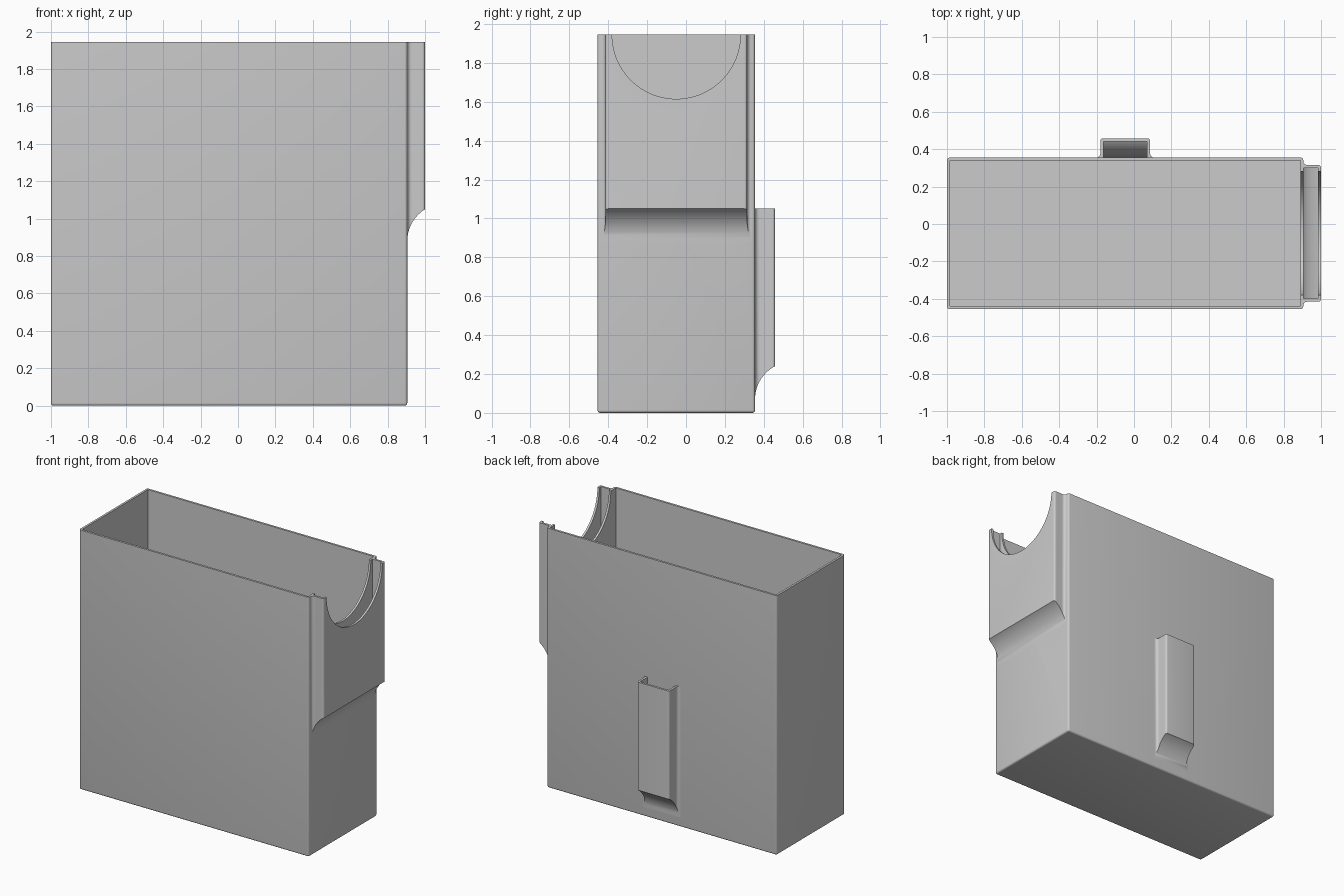
import bpy, bmesh, math
from mathutils import Matrix, Vector

cube = bpy.data.objects.get("Cube")
if cube:
    bpy.data.objects.remove(cube, do_unlink=True)

TOP, WALL = 1.945, 0.016
X0, X1, Y0, Y1 = -1.0, 0.905, -0.455, 0.355

grey = bpy.data.materials.new("plain_grey")
grey.use_nodes = True
grey.diffuse_color = (0.6, 0.6, 0.6, 1)
grey.node_tree.nodes["Principled BSDF"].inputs["Base Color"].default_value = (0.6, 0.6, 0.6, 1)


def add_object(name, bm):
    bmesh.ops.recalc_face_normals(bm, faces=bm.faces)
    mesh = bpy.data.meshes.new(name)
    bm.to_mesh(mesh)
    bm.free()
    mesh.materials.append(grey)
    obj = bpy.data.objects.new(name, mesh)
    bpy.context.collection.objects.link(obj)
    return obj


def box(name, lo, hi, bevel=0):
    lo, hi = Vector(lo), Vector(hi)
    bm = bmesh.new()
    bmesh.ops.create_cube(bm, size=1)
    bmesh.ops.scale(bm, vec=hi - lo, verts=bm.verts)
    bmesh.ops.translate(bm, vec=(lo + hi) / 2, verts=bm.verts)
    if bevel:
        # Round every edge except the top rim
        edges = [e for e in bm.edges if min(v.co.z for v in e.verts) < hi.z - 0.01]
        bmesh.ops.bevel(bm, geom=edges, offset=bevel, segments=4, profile=0.5, affect="EDGES")
    return add_object(name, bm)


def cut(obj, *cutters):
    for c in cutters:
        c.hide_render = True
        mod = obj.modifiers.new("cut", "BOOLEAN")
        mod.operation, mod.solver, mod.object = "DIFFERENCE", "EXACT", c
    graph = bpy.context.evaluated_depsgraph_get()
    mesh = bpy.data.meshes.new_from_object(obj.evaluated_get(graph))
    obj.modifiers.clear()
    obj.data = mesh


def sleeve(name, depth, half, bottom, rise, top, matrix, flare=0.022, corner=0.014):
    """Open-topped channel growing outward along local x, with a concave underside."""
    radius = (depth ** 2 + rise ** 2) / (2 * depth)
    steps = [i / 6 for i in range(7)]
    ds = [flare * (1 - math.cos(s * math.pi / 2)) for s in steps]
    straight = depth - corner
    ds += [flare + (straight - flare) * s for s in steps[1:]]
    ds += [straight + corner * math.sin(s * math.pi / 2) for s in steps[1:]]

    def width(d):
        if d < flare:
            return half + flare - math.sqrt(flare ** 2 - (flare - d) ** 2)
        if d > straight:
            return half - corner + math.sqrt(max(0, corner ** 2 - (d - straight) ** 2))
        return half

    bm = bmesh.new()

    def ring(d, w, z):
        pts = [(d, -w, top), (d, -w, z), (d, w, z), (d, w, top)]
        return [bm.verts.new(matrix @ Vector(p)) for p in pts]

    outer, inner = [], []
    for d in ds:
        z = bottom + math.sqrt(max(0, radius ** 2 - (radius - d) ** 2))
        outer.append(ring(d, width(d), z))
        inner.append(ring(d * (depth - WALL) / depth, half - WALL, z + 0.02))
    for a in (outer, inner):
        for r, s in zip(a, a[1:]):
            for j in range(3):
                bm.faces.new((r[j], r[j + 1], s[j + 1], s[j]))
        bm.faces.new(a[-1])
    # Top rim and the edge against the body
    for i in range(len(ds) - 1):
        for j in (0, 3):
            bm.faces.new((outer[i][j], outer[i + 1][j], inner[i + 1][j], inner[i][j]))
    bm.faces.new((outer[-1][0], outer[-1][3], inner[-1][3], inner[-1][0]))
    for j in range(3):
        bm.faces.new((outer[0][j], outer[0][j + 1], inner[0][j + 1], inner[0][j]))
    return add_object(name, bm)


# Hollow open-topped body
body = box("bin_body", (X0, Y0, 0), (X1, Y1, TOP), 0.014)
cavity = box("cavity_cutter", (X0 + WALL, Y0 + WALL, WALL), (X1 - WALL, Y1 - WALL, TOP + 0.2))

# Side pocket and back clip
pocket = sleeve("side_pocket", 1 - X1, 0.365, 0.88, 0.17, TOP,
                Matrix.Translation((X1, -0.05, 0)))
clip = sleeve("back_clip", 0.103, 0.133, 0.07, 0.17, 1.05,
              Matrix.Translation((-0.047, Y1, 0)) @ Matrix.Rotation(math.pi / 2, 4, "Z"))

# Half-round finger notch through both end walls
bm = bmesh.new()
bmesh.ops.create_cone(bm, cap_ends=True, segments=96, radius1=0.33, radius2=0.33, depth=0.5,
                      matrix=Matrix.Translation((0.95, -0.05, TOP)) @ Matrix.Rotation(math.pi / 2, 4, "Y"))
notch = add_object("notch_cutter", bm)
cut(body, cavity, notch)
cut(pocket, notch)
for cutter in (cavity, notch):
    bpy.data.objects.remove(cutter, do_unlink=True)

# Smooth the rounded edges
bpy.ops.object.select_all(action="DESELECT")
for obj in (body, pocket, clip):
    obj.select_set(True)
bpy.context.view_layer.objects.active = body
bpy.ops.object.shade_smooth_by_angle(angle=math.radians(30))
